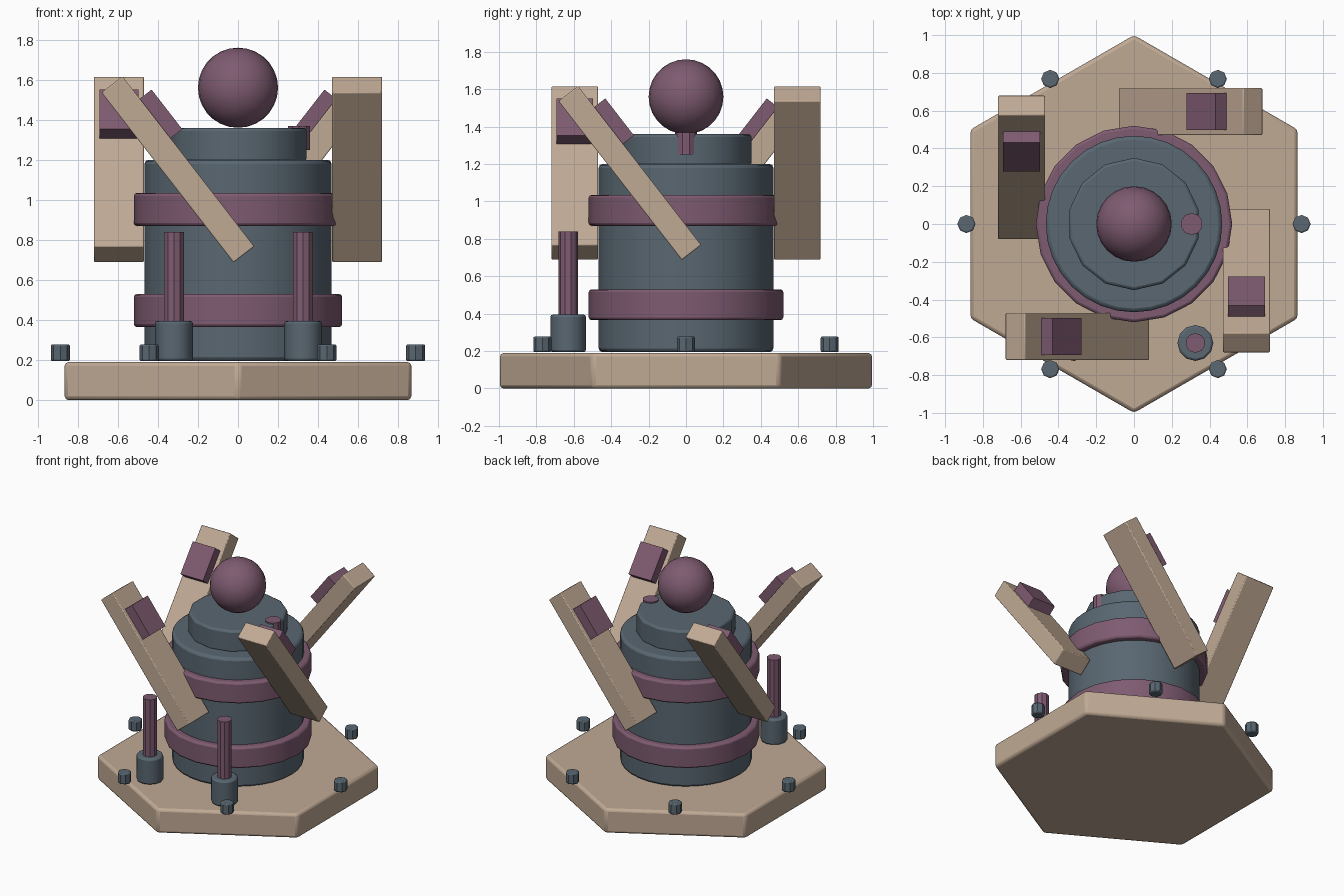
import bpy, math
from mathutils import Matrix, Vector

if "Cube" in bpy.data.objects:
    bpy.data.objects.remove(bpy.data.objects["Cube"])


def material(name, color):
    m = bpy.data.materials.new(name)
    m.diffuse_color = (*color, 1)
    m.use_nodes = True
    m.node_tree.nodes["Principled BSDF"].inputs["Base Color"].default_value = m.diffuse_color
    return m


TAN = material("tan", (0.53, 0.40, 0.30))
PLUM = material("plum", (0.21, 0.105, 0.165))
SLATE = material("slate", (0.10, 0.135, 0.165))


def finish(name, mat, bevel, angle):
    ob = bpy.context.object
    ob.name = name
    ob.data.materials.append(mat)
    if bevel:
        mod = ob.modifiers.new("edge", "BEVEL")
        mod.width, mod.segments = bevel, 2
        mod.limit_method, mod.angle_limit = "ANGLE", math.radians(50)
    bpy.ops.object.shade_smooth_by_angle(angle=math.radians(angle))
    return ob


def drum(name, mat, r, z0, z1, x=0, y=0, sides=32, bevel=0.0, angle=35):
    """Upright prism between two heights."""
    bpy.ops.mesh.primitive_cylinder_add(
        vertices=sides, radius=r, depth=z1 - z0, location=(x, y, (z0 + z1) / 2))
    return finish(name, mat, bevel, angle)


def block(name, mat, size, matrix, bevel=0.0):
    bpy.ops.mesh.primitive_cube_add(size=1)
    ob = finish(name, mat, bevel, 30)
    ob.data.transform(Matrix.Diagonal((*size, 1)))
    ob.matrix_world = matrix
    return ob


# Hexagonal base and central body
drum("base", TAN, 1.0, 0.0, 0.19, sides=6, bevel=0.02)
drum("body", SLATE, 0.467, 0.195, 1.2, bevel=0.02)
drum("body_cap", SLATE, 0.35, 1.19, 1.36, sides=14, bevel=0.015)

# Bands around the body
for name, z0, z1 in (("lower_band", 0.365, 0.53), ("upper_band", 0.87, 1.035)):
    drum(name, PLUM, 0.52, z0, z1, sides=20, bevel=0.015)

# Ball and small peg on top
bpy.ops.mesh.primitive_uv_sphere_add(segments=24, ring_count=14, radius=0.2,
                                     location=(0, 0, 1.56))
finish("top_ball", PLUM, 0, 40)
drum("top_peg", PLUM, 0.058, 1.25, 1.37, x=0.305, sides=10)

# Bolts around the base rim
for i in range(6):
    a = math.radians(60 * i)
    drum(f"rim_bolt_{i + 1}", SLATE, 0.048, 0.195, 0.278,
         0.887 * math.cos(a), 0.887 * math.sin(a), sides=8, bevel=0.008)

# Two rods in sockets at the front
for side, x in (("left", -0.32), ("right", 0.325)):
    drum(f"{side}_socket", SLATE, 0.095, 0.195, 0.395, x, -0.63, sides=12, bevel=0.012)
    drum(f"{side}_rod", PLUM, 0.052, 0.3, 0.84, x, -0.63, sides=10)

# Four leaning planks, each with a block on its upper face
down = Vector((0.613, 0, -0.79))
out = Vector((0.79, 0, 0.613))
lean = Matrix((down, out.cross(down), out)).transposed().to_4x4()
for i, side in enumerate(("front", "right", "back", "left")):
    turn = Matrix.Rotation(math.radians(90 * i), 4, "Z")
    block(f"{side}_plank", TAN, (1.075, 0.25, 0.132),
          turn @ Matrix.Translation((-0.30, -0.595, 1.152)) @ lean, 0.006)
    spot = Vector((-0.355, -0.595, 1.452)) - out * 0.05
    block(f"{side}_plank_block", PLUM, (0.25, 0.195, 0.10),
          turn @ Matrix.Translation(spot) @ lean)
